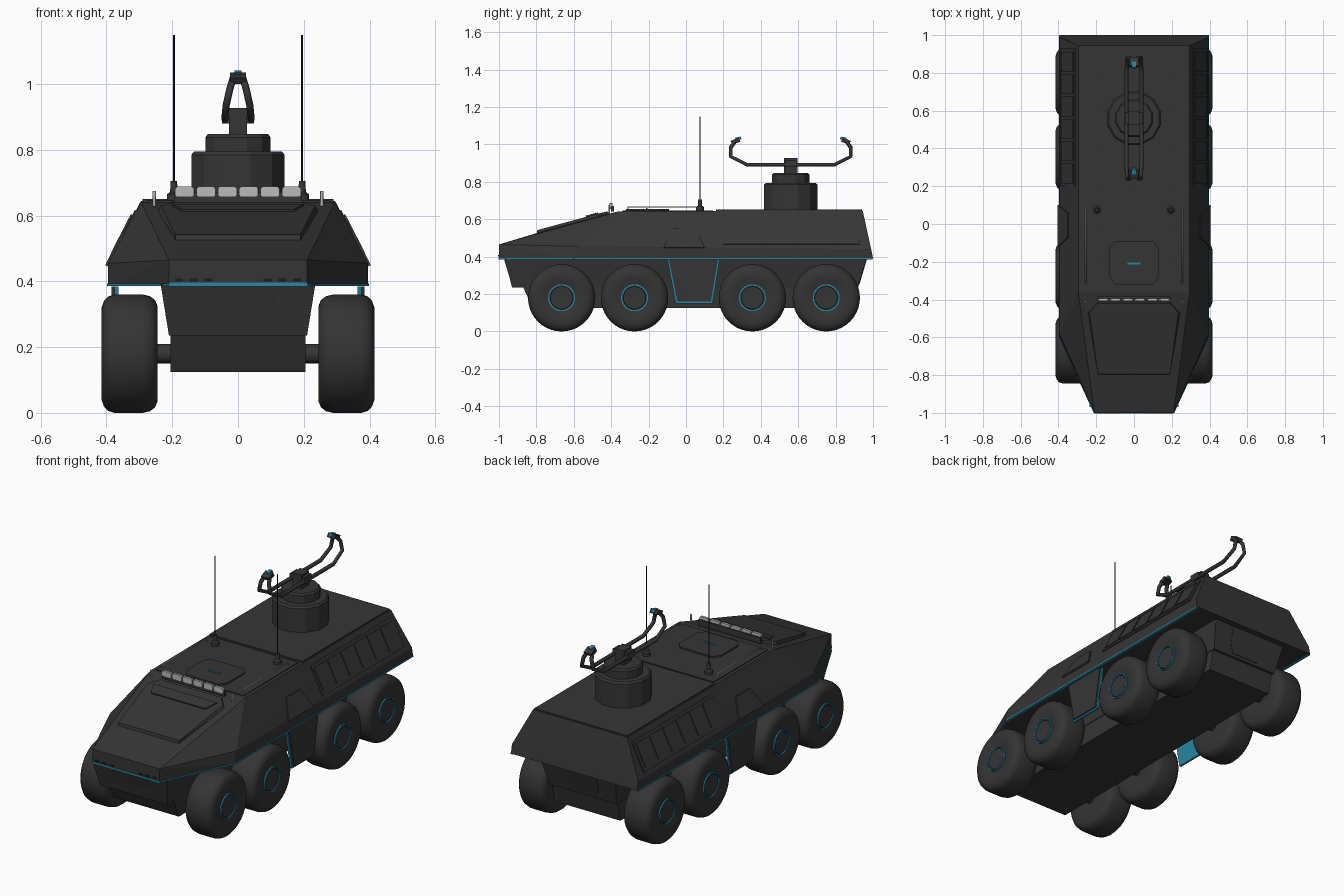
import bpy, bmesh, math
from mathutils import Vector, Matrix

if "Cube" in bpy.data.objects:
    bpy.data.objects.remove(bpy.data.objects["Cube"])


def material(name, rgb):
    m = bpy.data.materials.new(name)
    m.use_nodes = True
    m.diffuse_color = (*rgb, 1)
    m.node_tree.nodes["Principled BSDF"].inputs["Base Color"].default_value = (*rgb, 1)
    return m


DARK = material("charcoal", (0.036, 0.036, 0.036))
RUBBER = material("rubber", (0.034, 0.034, 0.034))
TEAL = material("teal", (0.02, 0.24, 0.36))
LAMP = material("lamp_grey", (0.5, 0.5, 0.5))
BLACK = material("black", (0.012, 0.012, 0.012))


def finish(name, bm, mat, smooth=False):
    bmesh.ops.recalc_face_normals(bm, faces=bm.faces)
    me = bpy.data.meshes.new(name)
    bm.to_mesh(me)
    bm.free()
    me.materials.append(mat)
    ob = bpy.data.objects.new(name, me)
    bpy.context.collection.objects.link(ob)
    if smooth:
        bpy.ops.object.select_all(action='DESELECT')
        ob.select_set(True)
        bpy.context.view_layer.objects.active = ob
        bpy.ops.object.shade_smooth_by_angle(angle=math.radians(35))
    return ob


def mirrored(pts):
    return [Vector((s * p[0], p[1], p[2])) for p in pts for s in (1, -1)]


def solid(name, pts, mat):
    """Convex solid around the given points."""
    bm = bmesh.new()
    for p in pts:
        bm.verts.new(p)
    bmesh.ops.convex_hull(bm, input=bm.verts)
    bmesh.ops.delete(bm, geom=[v for v in bm.verts if not v.link_faces], context='VERTS')
    bmesh.ops.dissolve_limit(bm, angle_limit=0.01, verts=bm.verts, edges=bm.edges)
    return finish(name, bm, mat)


def plate(name, pts, thick, mat, out):
    """Flat polygon thickened both ways, mostly toward the out direction."""
    pts = [Vector(p) for p in pts]
    n = (pts[1] - pts[0]).cross(pts[2] - pts[0]).normalized()
    if n.dot(Vector(out)) < 0:
        n = -n
    return solid(name, [p + n * d for p in pts for d in (-0.004, thick)], mat)


def box(name, lo, hi, mat):
    return solid(name, [(x, y, z) for x in (lo[0], hi[0])
                        for y in (lo[1], hi[1]) for z in (lo[2], hi[2])], mat)


def lathe(name, profile, centre, axis, seg, mat, smooth=True):
    """Turn (radius, height) pairs around the x or z axis."""
    bm = bmesh.new()
    vs = [bm.verts.new((r, 0, h)) for r, h in profile]
    edges = [bm.edges.new(pair) for pair in zip(vs, vs[1:])]
    bmesh.ops.spin(bm, geom=vs + edges, axis=(0, 0, 1), cent=(0, 0, 0),
                   angle=math.tau, steps=seg)
    bmesh.ops.remove_doubles(bm, verts=bm.verts, dist=1e-5)
    rot = Matrix.Rotation(math.pi / 2, 4, 'Y') if axis == 'x' else Matrix.Rotation(math.pi / seg, 4, 'Z')
    bm.transform(Matrix.Translation(centre) @ rot)
    return finish(name, bm, mat, smooth)


def rod(name, pts, radius, mat):
    cu = bpy.data.curves.new(name, 'CURVE')
    cu.dimensions = '3D'
    cu.bevel_depth, cu.bevel_resolution, cu.use_fill_caps = radius, 1, True
    sp = cu.splines.new('POLY')
    sp.points.add(len(pts) - 1)
    for q, p in zip(sp.points, pts):
        q.co = (*p, 1)
    cu.materials.append(mat)
    ob = bpy.data.objects.new(name, cu)
    bpy.context.collection.objects.link(ob)


# Upper and lower hull
solid("upper_hull", mirrored([
    (.21, -1, .39), (.395, -.6, .39), (.395, 1, .39),
    (.21, -1, .465), (.395, -.58, .455), (.395, .99, .44),
    (.19, -.8, .525), (.25, -.45, .62), (.295, -.36, .642), (.295, .945, .645)]), DARK)
solid("lower_hull", mirrored([
    (.205, -.82, .125), (.205, .88, .125), (.205, -.87, .235), (.205, .905, .235)]), DARK)
solid("front_bow", mirrored([
    (.235, -.97, .39), (.21, -.93, .235), (.21, -.85, .235), (.235, -.83, .39)]), DARK)
solid("rear_bow", mirrored([
    (.235, .965, .39), (.21, .92, .235), (.21, .84, .235), (.235, .83, .39)]), DARK)
solid("body_core", mirrored([
    (.235, -.85, .392), (.235, .85, .392), (.208, -.85, .235), (.208, .85, .235)]), DARK)
for end, y in (("front", -.95), ("rear", .945)):
    k = math.copysign(1, y)
    solid(end + "_tow_plate", mirrored([
        (.11, y + .022 * k, .385), (.11, y - .004 * k, .3),
        (.085, y - .018 * k, .25), (.085, y - .05 * k, .25), (.11, y - .05 * k, .385)]), DARK)

# Roof deck, hatch and sloped nose plate
plate("rear_deck", mirrored([(.29, .16, .645), (.29, .94, .645)]), .006, DARK, (0, 0, 1))
plate("front_deck", mirrored([(.275, .145, .645), (.275, -.34, .643)]), .003, DARK, (0, 0, 1))
plate("hatch", mirrored([(.1, -.09, .646), (.13, -.125, .646), (.13, -.28, .646), (.1, -.32, .646)]),
      .009, DARK, (0, 0, 1))
box("hatch_handle", (-.035, -.215, .652), (.035, -.205, .66), TEAL)
solid("nose_plate", mirrored([(.19, -.8, .515), (.19, -.795, .542), (.245, -.47, .61),
                              (.235, -.47, .63), (.19, -.42, .642), (.19, -.4, .61)]), DARK)
plate("nose_rib", mirrored([(.17, -.535, .613), (.2, -.47, .63)]), .006, DARK, (0, 0, 1))

# Light strip along the hull edge, and nose marker lights
box("front_strip", (-.21, -1.003, .384), (.21, -.99, .396), TEAL)
for s, side in ((1, "left"), (-1, "right")):
    def slope(y, u, s=s):
        return (s * (.395 - .1 * u), y, .45 + .195 * u)

    out = (s, 0, .5)
    box(side + "_strip", (s * .385, -.6, .386), (s * .398, .998, .394), TEAL)
    plate(side + "_corner_strip", [(s * .21, -1, .386), (s * .395, -.6, .386),
          (s * .395, -.6, .394), (s * .21, -1, .394)], .003, TEAL, (s, -1, 0))
    for i in range(3):
        x = s * (.09 + .045 * i)
        box(f"{side}_nose_light_{i}", (x - .012, -1.004, .4), (x + .012, -.995, .408), BLACK)

    # Side stowage frame with six cells
    plate(side + "_frame", [slope(.2, .08), slope(.93, .08), slope(.93, .85), slope(.2, .85)],
          .004, DARK, out)
    for i in range(6):
        a = .215 + i * .118
        plate(f"{side}_cell_{i}", [slope(a, .17), slope(a + .105, .17),
              slope(a + .105, .77), slope(a, .77)], .009, DARK, out)
    # Door cover on the slope and free-hanging door below
    plate(side + "_door_cover", [slope(-.12, -.02), slope(.1, -.02), slope(.055, .5), slope(-.07, .5)],
          .008, DARK, out)
    for label, x0, x1, m, mat in (("backing", .364, .376, 0, TEAL), ("panel", .37, .384, .009, DARK)):
        solid(f"{side}_door_{label}", [(s * x, y, z) for x in (x0, x1) for y, z in (
            (-.1 + m, .385), (.18 - m, .385), (.142 - m, .15 + m), (-.055 + m, .15 + m))], mat)

    # Wheels
    for i, y in enumerate((-.665, -.275, .355, .75)):
        name = f"{side}_wheel_{i + 1}"
        c = (0, y, .18)
        tyre = [(0, .26), (.07, .245), (.145, .245), (.163, .252), (.175, .268), (.18, .29),
                (.18, .375), (.174, .395), (.16, .408), (.14, .415), (.1, .413), (.07, .402), (0, .402)]
        lathe(name + "_tyre", [(r, s * h) for r, h in tyre], c, 'x', 40, RUBBER)
        lathe(name + "_ring", [(r, s * h) for r, h in ((.072, .4), (.072, .41), (.065, .41), (.065, .4))],
              c, 'x', 32, TEAL)
        lathe(name + "_hub", [(r, s * h) for r, h in ((.063, .4), (.06, .408), (0, .408))],
              c, 'x', 32, DARK)
        lathe(name + "_axle", [(0, s * .19), (.03, s * .19), (.03, s * .27), (0, s * .27)],
              c, 'x', 16, DARK)

    # Roof rail, antenna and front pin
    rod(side + "_roof_rail", [(s * .255, .08, .645), (s * .255, .08, .665),
        (s * .255, -.31, .665), (s * .255, -.31, .645)], .004, LAMP)
    rod(side + "_pin", [(s * .255, -.41, .62), (s * .255, -.41, .675)], .005, LAMP)
    lathe(side + "_antenna_base", [(0, .645), (.022, .645), (.022, .665), (.012, .672), (.01, .705), (0, .705)],
          (s * .195, .075, 0), 'z', 12, DARK)
    rod(side + "_antenna", [(s * .195, .075, .69), (s * .195, .075, 1.15)], .003, BLACK)

# Front lamp bar
box("lamp_bar", (-.195, -.4, .64), (.195, -.385, .672), DARK)
for i in range(6):
    x = -.1625 + i * .065
    solid(f"lamp_{i + 1}", [(x + a * .029, -.408 + d, .672 + b * .016)
          for a in (-1, -.8, .8, 1) for b in (-1, -.6, .6, 1) if abs(a) + abs(b) < 2
          for d in (0, .014)], LAMP)

# Turret
T = (0, .56, 0)
lathe("turret_base", [(0, .64), (.147, .64), (.147, .785), (.138, .795), (0, .795)], T, 'z', 12, DARK, False)
lathe("turret_cap", [(0, .79), (.103, .79), (.103, .838), (.095, .848), (0, .848)], T, 'z', 12, DARK, False)
box("turret_neck", (-.028, .525, .84), (.028, .595, .928), DARK)
box("turret_yoke", (-.048, .53, .88), (.048, .59, .918), DARK)

# Twin-rod arms curling up at both ends
for k, end in ((1, "rear"), (-1, "front")):
    def at(x, d, z):
        return (x, .56 + k * d, z)

    for s, side in ((1, "left"), (-1, "right")):
        rod(f"{end}_{side}_arm", [at(s * .04, 0, .892), at(s * .04, .235, .892), at(s * .036, .32, .935),
            at(s * .025, .32, .985), at(s * .014, .295, 1.02)], .011, DARK)
    solid(end + "_arm_head", [at(x, d, z) for x in (-.024, .024) for d, z in (
        (.31, 1.0), (.322, 1.018), (.28, 1.036), (.268, 1.015))], DARK)
    solid(end + "_arm_tip", [at(x, d, z) for x in (-.01, .01) for d, z in (
        (.29, 1.025), (.3, 1.035), (.268, 1.042), (.262, 1.026))], TEAL)
